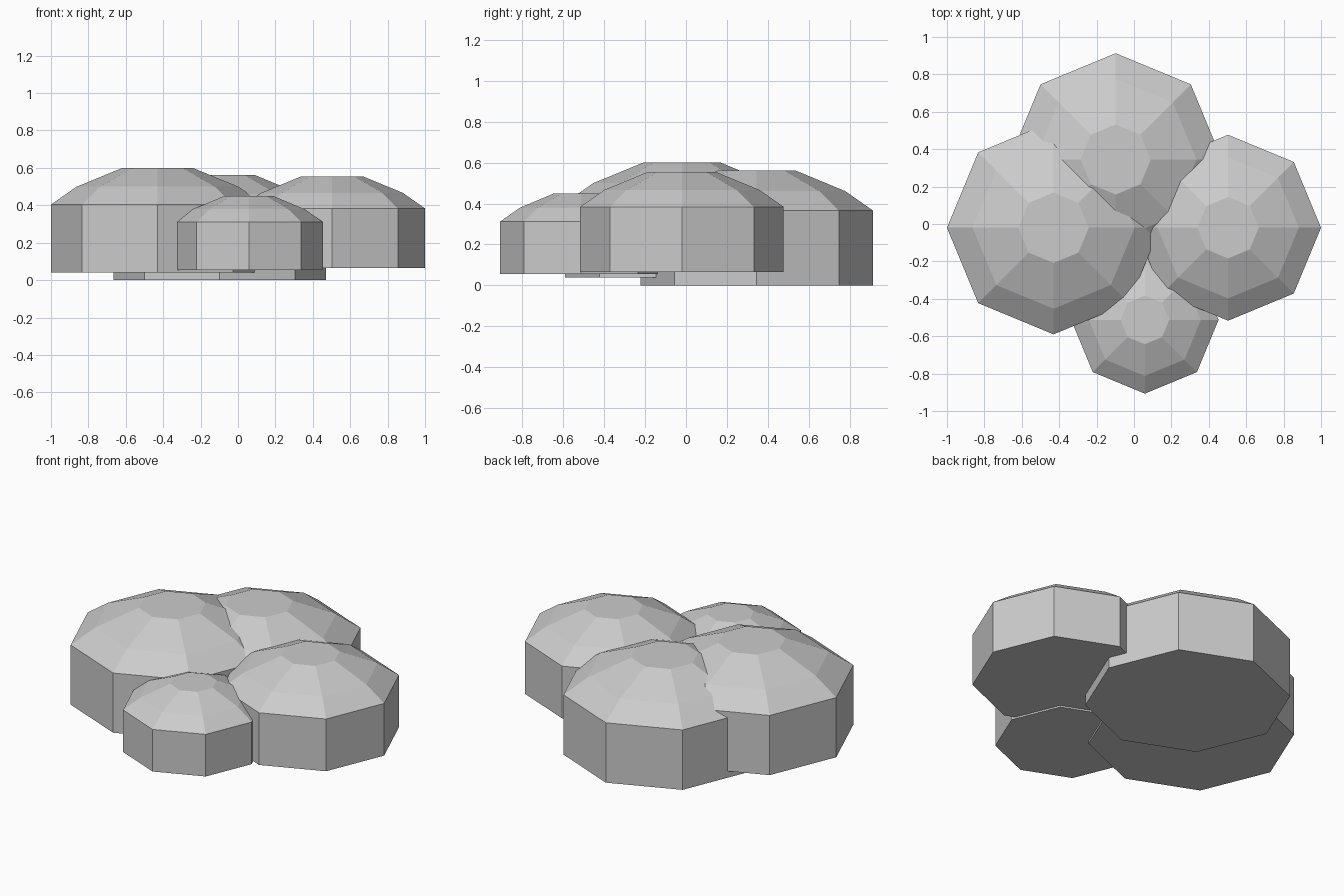
import bpy, bmesh
from math import cos, sin, pi

if "Cube" in bpy.data.objects:
    bpy.data.objects.remove(bpy.data.objects["Cube"])

SIDES = 8
# dome profile: (radius factor, height factor)
PROFILE = [(1, 0), (1, 0.65), (0.76, 0.82), (0.33, 1)]


def lobe(name, x, y, radius, z0, z1):
    """Eight-sided drum with a faceted, flat-topped dome."""
    bm = bmesh.new()
    rings = []
    for rf, hf in PROFILE:
        rings.append([bm.verts.new((radius * rf * cos(2 * pi * i / SIDES),
                                    radius * rf * sin(2 * pi * i / SIDES),
                                    (z1 - z0) * hf)) for i in range(SIDES)])
    for a, b in zip(rings, rings[1:]):
        for i in range(SIDES):
            j = (i + 1) % SIDES
            bm.faces.new((a[i], a[j], b[j], b[i]))
    bm.faces.new(rings[0][::-1])
    bm.faces.new(rings[-1])
    mesh = bpy.data.meshes.new(name)
    bm.to_mesh(mesh)
    bm.free()
    obj = bpy.data.objects.new(name, mesh)
    obj.location = (x, y, z0)
    bpy.context.collection.objects.link(obj)


# four overlapping lobes of the clump
lobe("left_lobe", -0.43, -0.02, 0.57, 0.04, 0.60)
lobe("right_lobe", 0.503, -0.02, 0.497, 0.065, 0.555)
lobe("back_lobe", -0.098, 0.345, 0.568, 0.0, 0.562)
lobe("front_lobe", 0.058, -0.513, 0.394, 0.055, 0.45)
